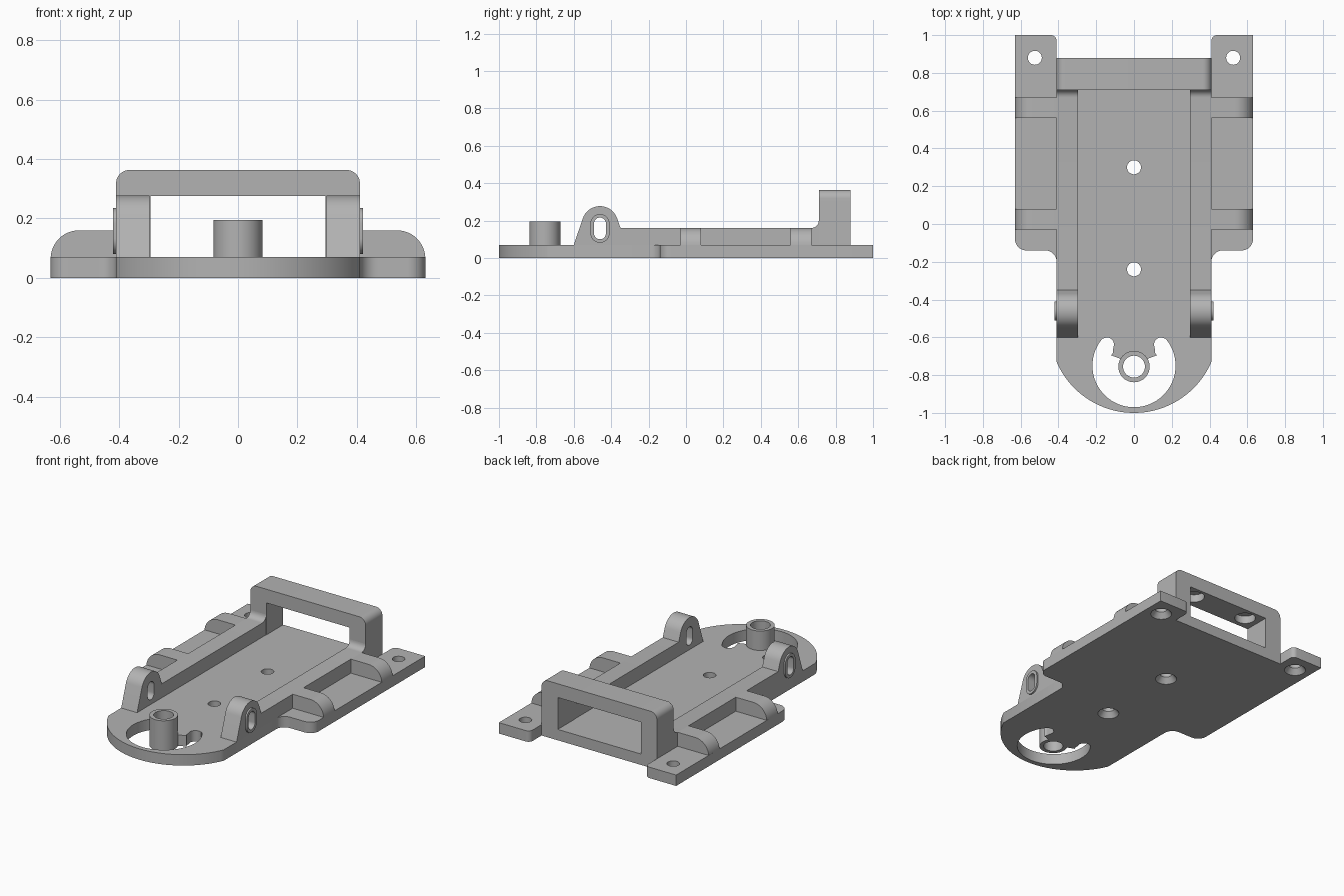
import bpy, bmesh
from math import sin, cos, radians
from mathutils import Vector

if "Cube" in bpy.data.objects:
    bpy.data.objects.remove(bpy.data.objects["Cube"])

grey = bpy.data.materials.new("plain grey")
grey.use_nodes = True
grey.diffuse_color = (0.45, 0.45, 0.45, 1)
grey.node_tree.nodes["Principled BSDF"].inputs["Base Color"].default_value = (0.45, 0.45, 0.45, 1)

PLATE, RAIL, HALF = 0.07, 0.16, 0.41
LUG_Y, TUBE_Y = -0.46, -0.755


def arc(cx, cy, r, a, b, n=12):
    steps = [radians(a + (b - a) * i / n) for i in range(n + 1)]
    return [(cx + r * cos(t), cy + r * sin(t)) for t in steps]


def mirrored(half):
    """Close a half outline by reflecting it across the centre line."""
    return half + [(-u, v) for u, v in reversed(half) if abs(u) > 1e-5]


def make_object(name, bm):
    bmesh.ops.recalc_face_normals(bm, faces=bm.faces)
    mesh = bpy.data.meshes.new(name)
    bm.to_mesh(mesh)
    bm.free()
    mesh.materials.append(grey)
    ob = bpy.data.objects.new(name, mesh)
    bpy.context.collection.objects.link(ob)
    return ob


def prism(name, points, axis, lo, hi):
    """Extrude a 2D outline along one axis."""
    place = {"x": lambda u, v: (lo, u, v),
             "y": lambda u, v: (u, lo, v),
             "z": lambda u, v: (u, v, lo)}[axis]
    bm = bmesh.new()
    face = bm.faces.new([bm.verts.new(place(u, v)) for u, v in points])
    out = bmesh.ops.extrude_face_region(bm, geom=[face])
    shift = Vector([(hi - lo) * (axis == a) for a in "xyz"])
    moved = [g for g in out["geom"] if isinstance(g, bmesh.types.BMVert)]
    bmesh.ops.translate(bm, vec=shift, verts=moved)
    return make_object(name, bm)


def cone(name, x, y, lo, hi, r1, r2):
    bm = bmesh.new()
    bmesh.ops.create_cone(bm, cap_ends=True, segments=40, radius1=r1, radius2=r2, depth=hi - lo)
    bmesh.ops.translate(bm, vec=(x, y, (lo + hi) / 2), verts=bm.verts)
    return make_object(name, bm)


def cut(target, cutter):
    """Subtract the cutter and discard it."""
    mod = target.modifiers.new("cut", "BOOLEAN")
    mod.operation, mod.solver, mod.object = "DIFFERENCE", "EXACT", cutter
    bpy.context.view_layer.objects.active = target
    bpy.ops.object.modifier_apply(modifier=mod.name)
    bpy.data.objects.remove(cutter)


def slot(r, half_straight):
    """Upright rounded slot outline at the lug centre."""
    z = 0.158
    return (arc(LUG_Y, z + half_straight, r, 0, 180, 16)
            + arc(LUG_Y, z - half_straight, r, 180, 360, 16))


parts = []

# Base plate: round nose, wide wings, rear feet with a notch between them
half = (arc(0, -0.554, 0.446, -90, -23.2, 28)
        + arc(0.47, -0.20, 0.06, 180, 90)
        + arc(0.57, -0.08, 0.06, -90, 0)
        + [(0.63, 1.0)]
        + arc(0.44, 0.97, 0.03, 90, 180, 6)
        + [(HALF, 0.88)])
base = prism("base_plate", mirrored(half), "z", 0, PLATE)
parts.append(base)

# Crescent opening around the tube, leaving a neck behind it
half = (arc(0, -0.75, 0.22, -90, 42, 40)
        + arc(0.142, -0.637, 0.036, 55, 185, 10)
        + arc(0.135, -0.675, 0.024, 165, 235, 6)
        + arc(0, TUBE_Y, 0.08, 30, -90, 24))[:-1]
inner_bottom = [(0, TUBE_Y - 0.08)]
outline = half + inner_bottom + [(-u, v) for u, v in reversed(half[1:])]
cut(base, prism("nose_cutter", outline, "z", -0.1, 0.2))

# Countersunk screw holes
for x, y in ((0, 0.30), (0, -0.24), (0.525, 0.88), (-0.525, 0.88)):
    cut(base, cone("hole_cutter", x, y, -0.1, 0.2, 0.037, 0.037))
    cut(base, cone("sink_cutter", x, y, -0.01, 0.035, 0.071, 0.037))

# Hollow tube on the neck
tube = cone("pivot_tube", 0, TUBE_Y, 0, 0.195, 0.083, 0.083)
for ob in (tube, base):
    cut(ob, cone("bore_cutter", 0, TUBE_Y, -0.1, 0.3, 0.058, 0.058))
parts.append(tube)

# Side rails with a slotted lug at the front end, plus outer ribs
rail_profile = ([(-0.60, PLATE)]
                + arc(LUG_Y, 0.18, 0.097, 160, 20, 20)
                + [(-0.35, RAIL)]
                + arc(0.67, 0.20, 0.04, -90, 0, 8)
                + [(0.71, PLATE)])
rib_profile = [(HALF, PLATE), (HALF, RAIL)] + arc(0.535, 0.065, 0.095, 90, 3, 14) + [(0.63, PLATE)]
for side, s in (("left", 1), ("right", -1)):
    rail = prism(side + "_rail", rail_profile, "x", s * 0.297, s * HALF)
    cut(rail, prism("slot_cutter", slot(0.032, 0.026), "x", s * 0.2, s * 0.5))
    rim = prism(side + "_slot_rim", slot(0.051, 0.026), "x", s * 0.40, s * 0.42)
    cut(rim, prism("slot_cutter", slot(0.032, 0.026), "x", s * 0.2, s * 0.5))
    parts += [rail, rim]
    for place, y in (("front", -0.03), ("rear", 0.56)):
        outline = [(s * u, v) for u, v in rib_profile]
        parts.append(prism(f"{side}_{place}_rib", outline, "y", y, y + 0.11))

# Rear arch with rounded top corners and two round pockets under its bar
half = ([(0, 0.363)] + arc(HALF - 0.045, 0.318, 0.045, 90, 0, 10)
        + [(HALF, PLATE), (0.295, PLATE), (0.295, 0.275)])
arch = prism("rear_arch", mirrored(half), "y", 0.71, 0.88)
for x in (-0.2, 0.2):
    cut(arch, cone("pocket_cutter", x, 0.80, 0.2, 0.325, 0.062, 0.062))
parts.append(arch)

# Smooth the curved walls, keep the edges crisp
bpy.ops.object.select_all(action="DESELECT")
for ob in parts:
    ob.select_set(True)
bpy.context.view_layer.objects.active = base
bpy.ops.object.shade_smooth_by_angle(angle=radians(30))
